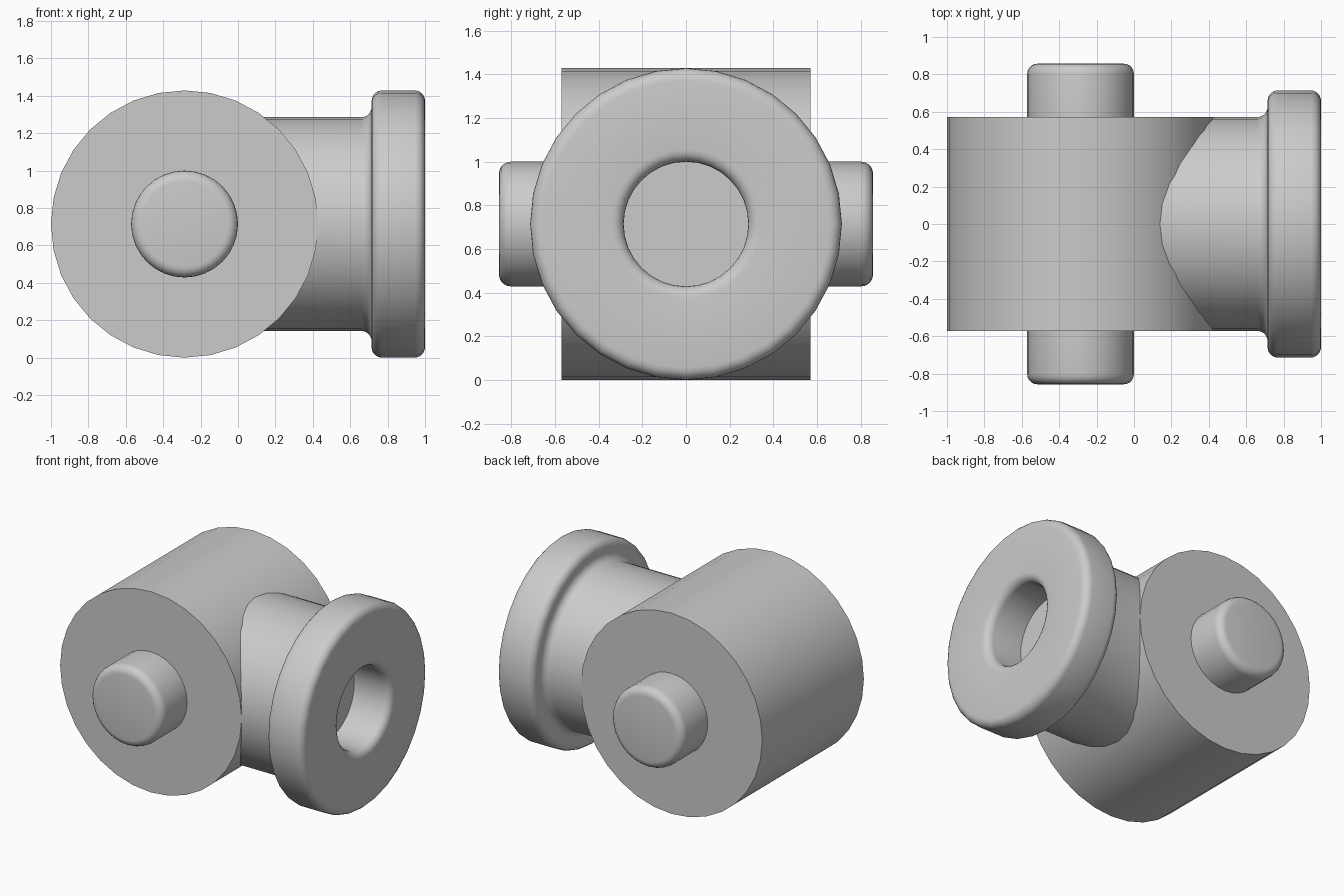
import bpy, bmesh, math
from mathutils import Matrix, Vector

cube = bpy.data.objects.get("Cube")
if cube:
    bpy.data.objects.remove(cube, do_unlink=True)

SIDES = 32
U = 1 / 7                 # design unit
R = 5 * U                 # large radius
FILLET = 0.055
BODY_X = -2 * U           # body axis position

grey = bpy.data.materials.new("plain_grey")
grey.use_nodes = True
grey.diffuse_color = (0.6, 0.6, 0.6, 1)
grey.node_tree.nodes["Principled BSDF"].inputs["Base Color"].default_value = grey.diffuse_color


def arc(r, h, start, end, steps=5):
    """Fillet points (radius, height) around a centre, angles in degrees."""
    angles = [math.radians(start + (end - start) * i / steps) for i in range(steps + 1)]
    return [(r + FILLET * math.cos(a), h + FILLET * math.sin(a)) for a in angles]


def revolve(name, profile, matrix):
    """Turn a (radius, height) profile around local z, then place it."""
    bm = bmesh.new()
    verts = [bm.verts.new((r, 0, h)) for r, h in profile]
    edges = [bm.edges.new(pair) for pair in zip(verts, verts[1:])]
    bmesh.ops.spin(bm, geom=verts + edges, cent=(0, 0, 0), axis=(0, 0, 1),
                   angle=math.tau, steps=SIDES, use_duplicate=False)
    bmesh.ops.remove_doubles(bm, verts=bm.verts, dist=1e-5)
    bmesh.ops.dissolve_degenerate(bm, edges=bm.edges, dist=1e-6)
    bmesh.ops.recalc_face_normals(bm, faces=bm.faces)
    bm.transform(matrix)
    mesh = bpy.data.meshes.new(name)
    bm.to_mesh(mesh)
    bm.free()
    mesh.materials.append(grey)
    obj = bpy.data.objects.new(name, mesh)
    bpy.context.collection.objects.link(obj)
    bpy.ops.object.select_all(action="DESELECT")
    obj.select_set(True)
    bpy.context.view_layer.objects.active = obj
    bpy.ops.object.shade_smooth_by_angle(angle=math.radians(30))
    return obj


# Body drum with a rounded pin on each end, turned as one piece along y
pin_r, pin_end, drum_end = 2 * U, 6 * U, 4 * U
half = ([(0, pin_end)]
        + arc(pin_r - FILLET, pin_end - FILLET, 90, 0)
        + [(pin_r, drum_end), (R, drum_end)])
profile = half + [(r, -h) for r, h in reversed(half)]
along_y = Matrix.Translation((BODY_X, 0, R)) @ Matrix.Rotation(math.pi / 2, 4, "X") \
    @ Matrix.Rotation(math.pi / 2, 4, "Z")
revolve("drum_with_pins", profile, along_y)

# Neck, rounded flange and blind socket, turned along x
neck_r, hole_r, back, face = 4 * U, 2 * U, 5 * U, 1.0
profile = ([(neck_r, 0.05)]
           + arc(neck_r + FILLET, back - FILLET, 180, 90)
           + arc(R - FILLET, back + FILLET, -90, 0)
           + arc(R - FILLET, face - FILLET, 0, 90)
           + arc(hole_r + FILLET, face - FILLET, 90, 180)
           + [(hole_r, back), (0, back)])
along_x = Matrix.Translation((0, 0, R)) @ Matrix.Rotation(math.pi / 2, 4, "Y")
neck = revolve("neck_and_flange", profile, along_x)

# The neck is open inside the drum, so its normals are aimed from the flange face
flange_face = max(neck.data.polygons, key=lambda p: p.center.x)
if flange_face.normal.dot(Vector((1, 0, 0))) < 0:
    neck.data.flip_normals()
